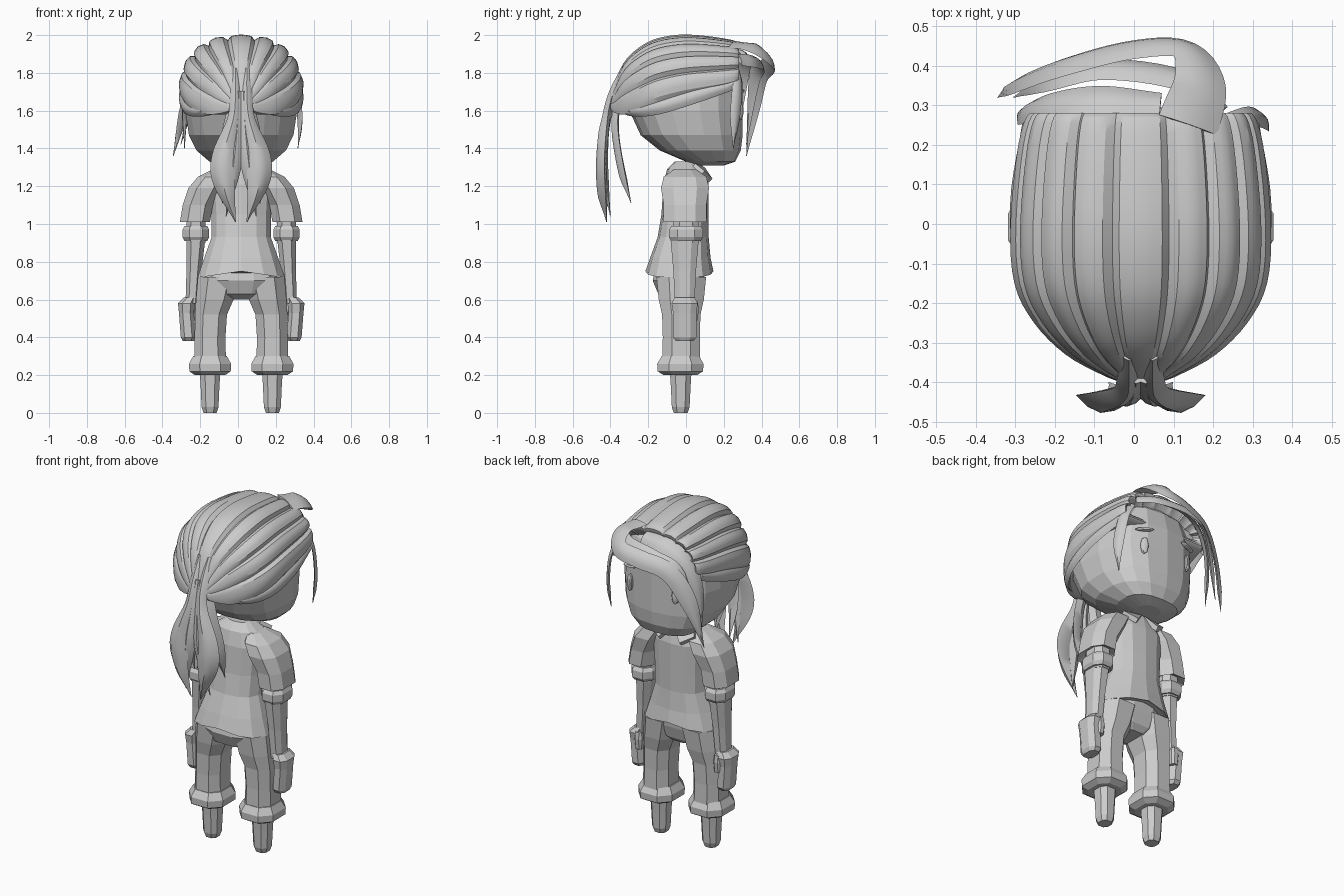
import bpy, bmesh, math
from mathutils import Vector

cube = bpy.data.objects.get("Cube")
if cube:
    bpy.data.objects.remove(cube, do_unlink=True)

shade = (0.6, 0.6, 0.6, 1)
grey = bpy.data.materials.new("light_grey")
grey.use_nodes = True
grey.diffuse_color = shade
grey.node_tree.nodes["Principled BSDF"].inputs["Base Color"].default_value = shade

SHIFT = Vector((0.017, 0, 0))  # body axis sits slightly off centre
SIDES = {"left": 1, "right": -1}
HEAD_CENTRE = Vector((0, 0.1, 1.65))
TAIL_CENTRE = Vector((0, 0, 1.35))


def loft(name, rings, sharp_angle=None):
    """Skin closed rings of points into a capped solid."""
    bm = bmesh.new()
    rows = [[bm.verts.new(Vector(point) + SHIFT) for point in ring] for ring in rings]
    count = len(rows[0])
    for lower, upper in zip(rows, rows[1:]):
        for i in range(count):
            j = (i + 1) % count
            bm.faces.new((lower[i], lower[j], upper[j], upper[i]))
    bm.faces.new(rows[0])
    bm.faces.new(rows[-1])
    bmesh.ops.recalc_face_normals(bm, faces=bm.faces)
    mesh = bpy.data.meshes.new(name)
    bm.to_mesh(mesh)
    bm.free()
    mesh.materials.append(grey)
    if sharp_angle:
        for poly in mesh.polygons:
            poly.use_smooth = True
        mesh.set_sharp_from_angle(angle=math.radians(sharp_angle))
    obj = bpy.data.objects.new(name, mesh)
    bpy.context.scene.collection.objects.link(obj)


def rounded(value, squareness):
    return math.copysign(abs(value) ** (2 / squareness), value)


def oval(z, back, front, half_width, sides=14, centre_x=0, squareness=2.5):
    """Level rounded ring between two depths."""
    middle, half_depth = (back + front) / 2, (front - back) / 2
    ring = []
    for i in range(sides):
        angle = math.tau * (i + 0.5) / sides
        ring.append((centre_x + half_width * rounded(math.cos(angle), squareness),
                     middle + half_depth * rounded(math.sin(angle), squareness), z))
    return ring


def resample(points, steps):
    """Smooth curve through points of any dimension."""
    pts = [Vector(point) for point in points]
    padded = [2 * pts[0] - pts[1]] + pts + [2 * pts[-1] - pts[-2]]
    out = []
    for before, start, end, after in zip(padded, padded[1:], padded[2:], padded[3:]):
        leave, arrive = (end - before) / 2, (after - start) / 2
        for i in range(steps):
            t = i / steps
            ease = t * t * (3 - 2 * t)
            out.append(start.lerp(end, ease) + leave * (t * (1 - t) ** 2)
                       - arrive * (t * t * (1 - t)))
    return out + [pts[-1]]


def lock(name, path, thickness, centre, flip=1):
    """Leaf-shaped hair lock; path holds x, y, z and half width."""
    pts = resample(path, 5)
    for point in pts:
        point.x *= flip
    section = ((1, 0), (.5, .7), (0, 1), (-.5, .7), (-1, 0), (0, -.6))
    rings = []
    for i, point in enumerate(pts):
        position, width = point.xyz, max(point.w, .002)
        ahead, behind = pts[min(i + 1, len(pts) - 1)], pts[max(i - 1, 0)]
        tangent = (ahead.xyz - behind.xyz).normalized()
        side = tangent.cross(position - centre).normalized()
        outward = side.cross(tangent)
        height = min(thickness, width * .8)
        rings.append([position + side * width * across + outward * height * up
                      for across, up in section])
    loft(name, rings, 40)


# Head
head = [(1.31, .06, .2, .07), (1.33, 0, .26, .17), (1.39, -.14, .29, .24),
        (1.47, -.24, .3, .28), (1.6, -.3, .3, .3), (1.75, -.3, .3, .29),
        (1.86, -.26, .27, .26), (1.93, -.2, .2, .18), (1.96, -.1, .1, .08)]
loft("head", [oval(*row, sides=18) for row in head])

# Swept-back hair: broad grooved strands gathering at the tie (y, half width, top, bottom)
profile = [(.23, .24, 1.87, 1.8), (.28, .28, 1.95, 1.75), (.2, .31, 1.98, 1.72),
           (0, .33, 2, 1.68), (-.15, .32, 1.98, 1.64), (-.25, .27, 1.93, 1.6),
           (-.33, .19, 1.85, 1.58), (-.38, .1, 1.73, 1.59), (-.4, .05, 1.67, 1.61)]
groove = (.93, .99, 1, 1.01, 1, .99)
columns = 9 * len(groove)
rings = []
for y, width, top, bottom in resample(profile, 4):
    ring = []
    for i in range(columns + 1):
        angle = math.pi * i / columns
        bulge = groove[i % len(groove)]
        ring.append((width * bulge * rounded(math.cos(angle), 2.4), y,
                     bottom + (top - bottom) * bulge * rounded(math.sin(angle), 2.4)))
    rings.append(ring)
loft("swept_hair", rings, 28)

# Ponytail and lower side strands
tail_outer = [(.03, -.33, 1.82, .02), (.03, -.39, 1.68, .03), (.04, -.42, 1.55, .035),
              (.09, -.44, 1.36, .065), (.09, -.44, 1.22, .06), (.03, -.42, 1.01, 0)]
tail_inner = [(.01, -.38, 1.7, .03), (.02, -.42, 1.5, .03), (.04, -.43, 1.3, .04),
              (.08, -.4, 1.04, 0)]
tail_under = [(.03, -.36, 1.66, .03), (.06, -.37, 1.5, .04), (.09, -.34, 1.3, .04),
              (.1, -.29, 1.11, 0)]
side_band = [(.28, .25, 1.74, .03), (.31, .05, 1.68, .04), (.29, -.15, 1.62, .04),
             (.2, -.29, 1.6, .03), (.04, -.38, 1.63, .02)]
for side, sign in SIDES.items():
    lock(side + "_ponytail_outer", tail_outer, .035, TAIL_CENTRE + Vector((sign * .03, 0, 0)), sign)
    lock(side + "_ponytail_inner", tail_inner, .03, TAIL_CENTRE, sign)
    lock(side + "_ponytail_under", tail_under, .025, TAIL_CENTRE, sign)
    lock(side + "_hair_band", side_band, .02, HEAD_CENTRE, sign)

# Fringe sweeping to one side, with a small lock at the other temple
lock("fringe_large", [(.12, .25, 1.95, .08), (.15, .36, 1.93, .07), (.11, .44, 1.87, .05),
     (-.02, .44, 1.84, .05), (-.18, .4, 1.79, .05), (-.29, .36, 1.62, .045),
     (-.36, .32, 1.36, 0)], .015, HEAD_CENTRE)
lock("fringe_middle", [(.2, .28, 1.87, .04), (.11, .36, 1.86, .045), (-.08, .39, 1.84, .045),
     (-.22, .36, 1.76, .04), (-.32, .32, 1.42, 0)], .015, HEAD_CENTRE)
lock("fringe_small", [(.05, .3, 1.9, .04), (-.1, .31, 1.89, .05), (-.22, .3, 1.82, .045),
     (-.29, .28, 1.66, .035), (-.3, .26, 1.4, 0)], .015, HEAD_CENTRE)
lock("left_temple_lock", [(.22, .25, 1.84, .03), (.28, .27, 1.74, .03), (.31, .26, 1.57, .03),
     (.3, .25, 1.4, 0)], .012, HEAD_CENTRE)

# Shirt with a flared hem that rises in the middle
shirt = [(1.33, -.06, .07, .07), (1.29, -.1, .1, .13), (1.21, -.12, .12, .17),
         (1.05, -.13, .12, .16), (.93, -.15, .12, .16), (.82, -.19, .13, .2)]
rings = [oval(*row) for row in shirt]
hem = oval(.72, -.215, .145, .235)
hem = [(x, y, z + .03 * max(0, 1 - abs(x) / .2)) for x, y, z in hem]
rings += [hem, [(x * .85, y * .9, z + .01) for x, y, z in hem]]
loft("shirt", rings)

# Hips
hips = [(.6, -.09, .05, .09), (.63, -.15, .08, .16), (.7, -.18, .1, .2), (.8, -.16, .11, .18)]
loft("hips", [oval(*row, sides=12) for row in hips])


def limb(part, centre_y, depth_ratio, rows):
    """Eight-sided tube on both sides; rows hold z, centre x and half width."""
    for side, sign in SIDES.items():
        rings = []
        for z, x, half_width in rows:
            half_width *= 1.06
            depth = half_width * depth_ratio
            rings.append(oval(z, centre_y - depth, centre_y + depth, half_width, 8, sign * x))
        loft(side + "_" + part, rings)


# Legs
limb("trouser_leg", -.025, 1.2, [(.25, .165, .085), (.4, .165, .082), (.52, .16, .085),
                                 (.6, .14, .1), (.72, .12, .11)])
limb("trouser_cuff", -.03, 1.1, [(.2, .165, .08), (.22, .165, .11), (.26, .165, .112),
                                 (.3, .165, .09)])
limb("foot", -.028, 1.05, [(0, .165, .035), (.03, .165, .045), (.14, .165, .05), (.22, .165, .055)])

# Arms
limb("sleeve", -.005, 1.42, [(1.03, .24, .05), (1.01, .245, .08), (1.1, .23, .08),
                             (1.19, .19, .09), (1.25, .15, .08), (1.29, .11, .04)])
limb("upper_arm", 0, 1.4, [(.9, .24, .05), (1.05, .24, .05)])
limb("arm_band", 0, 1.3, [(.91, .24, .06), (.93, .24, .07), (.97, .24, .07), (.99, .24, .06)])
limb("forearm", -.007, 1.5, [(.58, .26, .035), (.75, .25, .04), (.92, .24, .05)])
limb("hand", -.007, 1.55, [(.38, .28, .03), (.4, .28, .04), (.53, .29, .04), (.58, .29, .045),
                           (.61, .27, .035)])
limb("thumb", .04, 1.1, [(.49, .26, .02), (.55, .26, .025), (.59, .26, .02)])


def face_plate(part, z, half_width, half_height, tilt):
    """Small raised oval on each cheek, turned to follow the face."""
    for side, sign in SIDES.items():
        rings = []
        for depth, scale in ((0, 1), (.014, 1), (.02, .7)):
            ring = []
            for i in range(12):
                angle = math.tau * i / 12
                across = half_width * scale * math.cos(angle)
                up = half_height * scale * math.sin(angle)
                ring.append((sign * (.15 + across), .28 - across * .3 + depth,
                             z + up - tilt * across))
            rings.append(ring)
        loft(side + "_" + part, rings, 40)


# Face and collar
face_plate("eye", 1.6, .018, .05, 0)
face_plate("eyebrow", 1.7, .05, .01, .15)
collar = [(.01, .1, 1.3), (.07, .14, 1.24), (.14, .1, 1.28), (.1, .05, 1.32)]
for side, sign in SIDES.items():
    flap = [Vector((sign * x, y, z)) for x, y, z in collar]
    loft(side + "_collar", [flap, [point + Vector((0, -.02, -.02)) for point in flap]])
